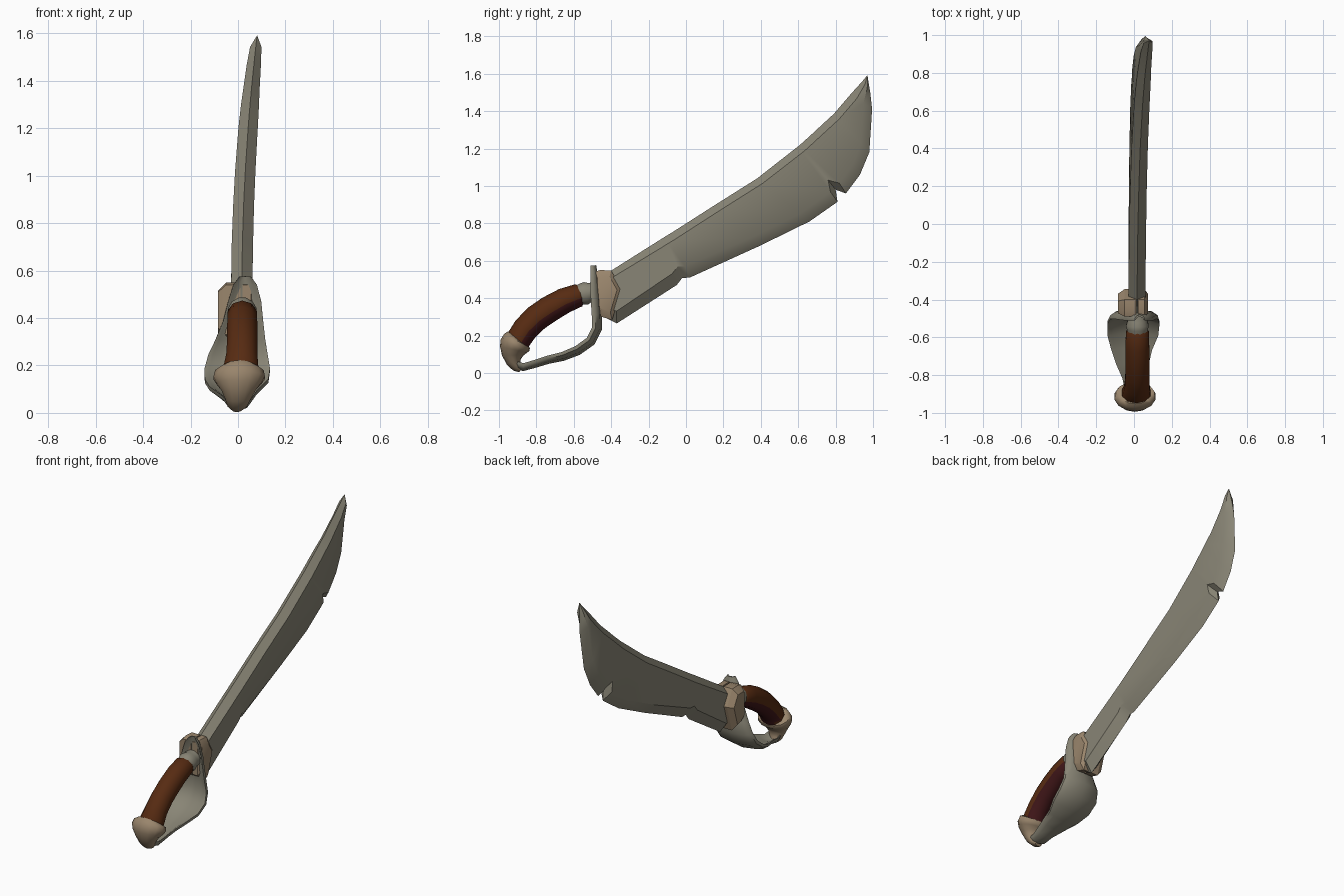
import bpy, bmesh, math
from mathutils import Vector


def material(name, rgb):
    m = bpy.data.materials.new(name)
    m.diffuse_color = (*rgb, 1)
    return m


STEEL = material("dull_steel", (0.25, 0.235, 0.18))
TAN = material("worn_brass", (0.32, 0.235, 0.15))
BROWN = material("brown_leather", (0.095, 0.024, 0.006))
MAROON = material("dark_red_leather", (0.05, 0.008, 0.009))


def skin(name, rings, mats, angle=40, rule=None):
    """Joins rings of points into a closed, capped surface."""
    bm = bmesh.new()
    vs = [[bm.verts.new(p) for p in r] for r in rings]
    n = len(vs[0])
    for a, b in zip(vs, vs[1:]):
        for i in range(n):
            j = (i + 1) % n
            bm.faces.new((a[i], a[j], b[j], b[i]))
    bm.faces.new(vs[0])
    bm.faces.new(vs[-1])
    bmesh.ops.remove_doubles(bm, verts=bm.verts, dist=0.0005)
    bmesh.ops.recalc_face_normals(bm, faces=bm.faces)
    bm.normal_update()
    for f in bm.faces:
        f.smooth = True
        if rule:
            f.material_index = rule(f)
    me = bpy.data.meshes.new(name)
    bm.to_mesh(me)
    bm.free()
    me.set_sharp_from_angle(angle=math.radians(angle))
    for m in mats:
        me.materials.append(m)
    ob = bpy.data.objects.new(name, me)
    bpy.context.collection.objects.link(ob)
    return ob


def sweep(path, section):
    """Path rows: x, y, z, half width along x, half depth; bends in the yz plane."""
    rings = []
    for i, (x, y, z, hx, hn) in enumerate(path):
        a, b = path[max(i - 1, 0)], path[min(i + 1, len(path) - 1)]
        t = Vector((b[1] - a[1], b[2] - a[2])).normalized()
        rings.append([(x + u * hx, y - t.y * v * hn, z + t.x * v * hn) for u, v in section])
    return rings


def ngon(n):
    return [(math.cos(math.tau * (i + .5) / n), math.sin(math.tau * (i + .5) / n)) for i in range(n)]


# Blade: spine and edge point pairs with half thickness, leaning towards +x near the tip
stations = [
    (-.49, .48, -.47, .34, .040), (-.42, .535, -.42, .29, .045),
    (-.38, .56, -.37, .265, .045), (-.15, .705, -.05, .47, .045),
    (-.11, .73, -.02, .508, .045), (-.08, .748, .02, .51, .045),
    (.15, .895, .395, .68, .044), (.38, 1.04, .66, .81, .043),
    (.60, 1.212, .81, .915, .041), (.61, 1.22, .80, .98, .041),
    (.66, 1.265, .855, .96, .040), (.73, 1.33, .93, 1.06, .038),
    (.79, 1.385, .98, 1.18, .035), (.88, 1.49, .995, 1.41, .030),
    (.945, 1.562, .985, 1.50, .024), (.97, 1.592, .97, 1.592, 0)]
rings = []
for sy, sz, ey, ez, h in stations:
    s, e = Vector((sy, sz)), Vector((ey, ez))
    w = (e - s).length
    d = (e - s).normalized()
    p, q = s + d * min(.04, w * .3), e - d * min(.065, w * .4)

    def at(v, side):
        lean = .016 + .062 * (max(v.y - .5, 0) / 1.07) ** 2
        return (lean + side * h, v.x, v.y)
    rings.append([at(s, 0), at(p, 1), at(q, 1), at(e, 0), at(q, -1), at(p, -1)])
skin("blade", rings, [STEEL], 35)

# Cupped hand guard, running from the crossguard down and back to the pommel
cup = [(-1, -1), (-1, -.3), (-.75, .5), (0, 1), (.75, .5), (1, -.3),
       (1, -1), (.85, -.8), (.6, -.1), (0, .3), (-.6, -.1), (-.85, -.8)]
guard = [(.03, -.495, .575, .025, .015), (.03, -.492, .54, .05, .018),
         (.028, -.487, .47, .070, .024), (.022, -.482, .39, .084, .027),
         (.010, -.477, .31, .105, .027), (.0, -.475, .24, .125, .027),
         (-.003, -.51, .17, .138, .027), (-.006, -.58, .12, .134, .026),
         (-.012, -.66, .088, .108, .024), (-.008, -.74, .07, .085, .022),
         (0, -.81, .048, .062, .021), (0, -.87, .031, .05, .021),
         (0, -.93, .05, .035, .02)]
skin("hand_guard", sweep(guard, cup), [STEEL], 50)

# Plates clasping the blade on both sides
outline = [(-.49, .54), (-.46, .55), (-.40, .548), (-.345, .45),
           (-.395, .283), (-.45, .30), (-.49, .33)]
mid = Vector((-.43, .43))
for side, x0, x1, x2 in (("right", .02, .055, .074), ("left", .01, -.05, -.084)):
    rings = []
    for x, k in ((x0, 1), (x1, 1), (x2, .72)):
        rings.append([(x, *(mid + (Vector(p) - mid) * k)) for p in outline])
    skin(side + "_blade_plate", rings, [TAN], 30)

# Neck between grip and guard
neck = [(.018, -.585, .415, .052, .05), (.018, -.555, .422, .058, .060),
        (.018, -.535, .426, .062, .063), (.018, -.515, .43, .055, .054),
        (.018, -.48, .435, .055, .052)]
skin("neck", sweep(neck, ngon(12)), [STEEL], 40)

# Curved grip, darker red on its underside
grip = [(.018, -.560, .418, .056, .052), (.018, -.575, .415, .064, .062),
        (.018, -.65, .387, .066, .068), (.018, -.73, .342, .067, .071),
        (.018, -.80, .294, .067, .071), (.016, -.858, .236, .069, .069),
        (.012, -.895, .18, .078, .067), (.008, -.91, .14, .080, .066)]
skin("grip", sweep(grip, ngon(10)), [BROWN, MAROON], 40,
     lambda f: int(f.normal.y * .65 - f.normal.z * .76 > .55))

# Pommel cap with a lip, tapering to the end of the guard
pommel = [(.006, -.898, .178, .082, .070), (.006, -.903, .172, .105, .078),
          (.005, -.914, .148, .111, .083), (.004, -.922, .125, .098, .074),
          (.002, -.926, .095, .074, .058), (0, -.922, .06, .055, .040),
          (-.003, -.905, .03, .042, .026), (-.005, -.885, .014, .022, .013)]
skin("pommel", sweep(pommel, ngon(14)), [TAN], 50)
